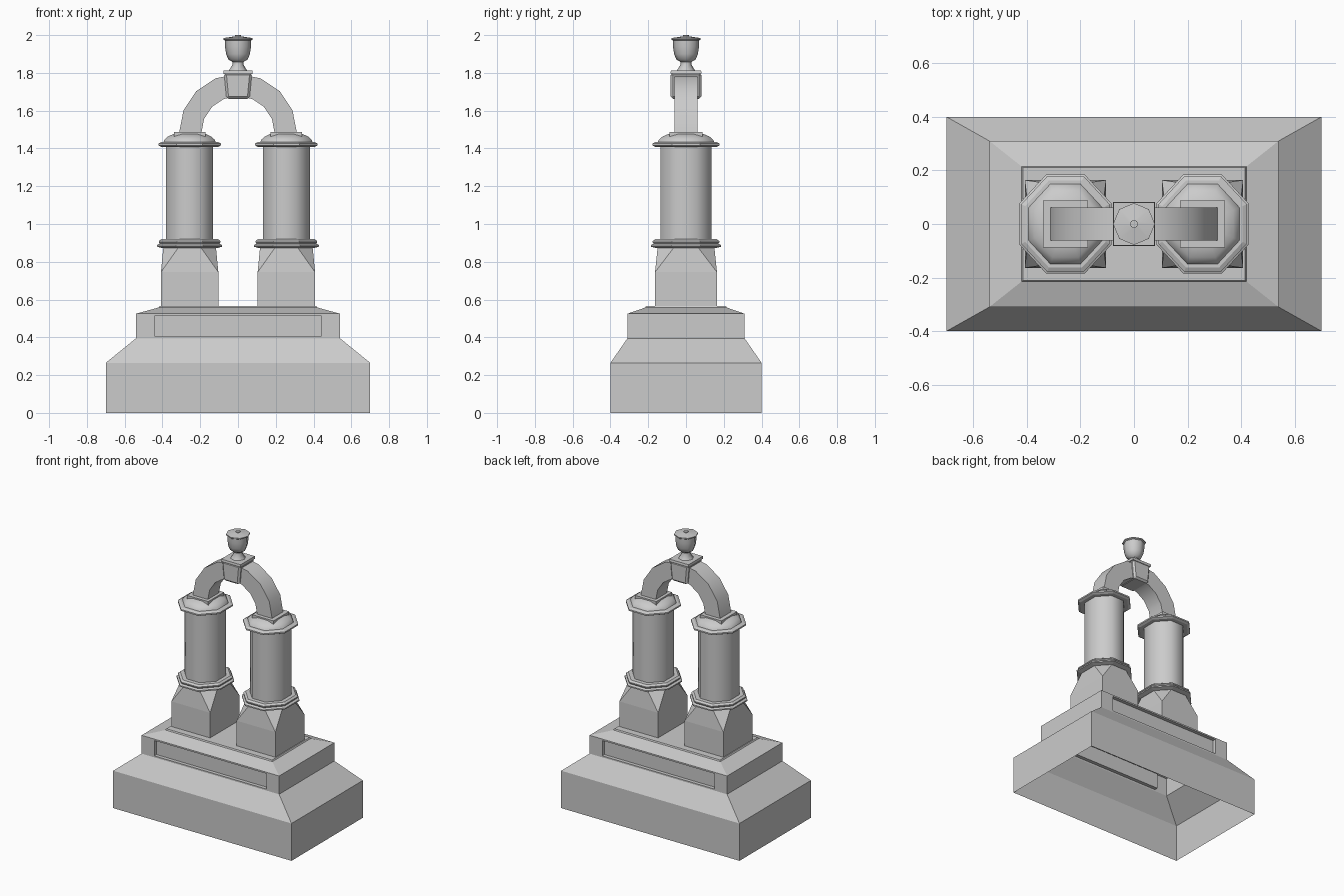
import bpy, bmesh
from math import sin, cos, pi

if "Cube" in bpy.data.objects:
    bpy.data.objects.remove(bpy.data.objects["Cube"])

OCT = 0.586  # corner cut that turns a rectangle into an octagon


def finish(name, bm, smooth=None):
    bmesh.ops.recalc_face_normals(bm, faces=bm.faces[:])
    me = bpy.data.meshes.new(name)
    bm.to_mesh(me)
    bm.free()
    ob = bpy.data.objects.new(name, me)
    bpy.context.collection.objects.link(ob)
    if smooth:
        bpy.ops.object.select_all(action='DESELECT')
        ob.select_set(True)
        bpy.context.view_layer.objects.active = ob
        bpy.ops.object.shade_smooth_by_angle(angle=smooth * pi / 180)
    return ob


def loft(rings, cx=0.0, caps=(True, True)):
    """Stack rings of (half x, half y, z, corner cut); cut 0 is a rectangle."""
    bm = bmesh.new()
    loops = []
    for hx, hy, z, c in rings:
        k = 1 - c
        pts = [(1, -k), (1, k), (k, 1), (-k, 1), (-1, k), (-1, -k), (-k, -1), (k, -1)]
        loops.append([bm.verts.new((cx + hx * a, hy * b, z)) for a, b in pts])
    for lo, hi in zip(loops, loops[1:]):
        for i in range(8):
            j = (i + 1) % 8
            bm.faces.new((lo[i], lo[j], hi[j], hi[i]))
    if caps[0]:
        bm.faces.new(loops[0][::-1])
    if caps[1]:
        bm.faces.new(loops[-1])
    bmesh.ops.remove_doubles(bm, verts=bm.verts[:], dist=1e-5)
    return bm


def octagons(profile, cx):
    """Octagonal turning, slightly deeper in y than x."""
    return loft([(r, r * 1.08, z, OCT) for r, z in profile], cx)


# Stepped plinth, open underneath
bm = loft([(.70, .40, 0, 0), (.70, .40, .265, 0), (.54, .31, .395, 0),
           (.54, .31, .525, 0), (.42, .215, .558, 0), (.415, .211, .567, 0)],
          caps=(False, True))
# Sunken panels front and back
walls = [f for f in bm.faces if abs(f.calc_center_median().z - .46) < .01
         and abs(f.calc_center_median().y) > .3]
for f in walls:
    bmesh.ops.inset_individual(bm, faces=[f], thickness=.015)
    side = 1 if f.calc_center_median().y > 0 else -1
    for v in f.verts:
        v.co.x = .44 if v.co.x > 0 else -.44
    new = bmesh.ops.extrude_discrete_faces(bm, faces=[f])['faces'][0]
    for v in new.verts:
        v.co.y -= side * .025
finish("plinth", bm)

# Twin columns
for side, cx in (("left", -.256), ("right", .256)):
    finish(side + "_pedestal", loft([(.152, .164, .56, 0), (.152, .164, .745, 0),
                                     (.139, .150, .878, OCT)], cx))
    finish(side + "_base_moulding", octagons(
        [(.145, .872), (.172, .880), (.172, .889), (.158, .896),
         (.163, .903), (.163, .910), (.150, .920)], cx))
    finish(side + "_shaft", octagons([(.124, .91), (.124, 1.42)], cx), 50)
    finish(side + "_cap_moulding", octagons(
        [(.150, 1.408), (.165, 1.416), (.165, 1.426), (.150, 1.434)], cx))
    finish(side + "_cap_dome", octagons(
        [(.139, 1.43), (.134, 1.445), (.115, 1.463), (.085, 1.477), (.04, 1.484)], cx), 50)
    finish(side + "_arch_block", loft([(.084, .088, 1.44, 0), (.084, .088, 1.487, 0)], cx))

# Half-round arch
bm = bmesh.new()
loops = []
for i in range(9):
    a = pi * i / 8
    loops.append([bm.verts.new((r * cos(a), y, 1.483 + r * sin(a)))
                  for r, y in ((.312, -.062), (.312, .062), (.194, .062), (.194, -.062))])
for p, q in zip(loops, loops[1:]):
    for i in range(4):
        j = (i + 1) % 4
        bm.faces.new((p[i], p[j], q[j], q[i]))
bm.faces.new(loops[0])
bm.faces.new(loops[-1])
finish("arch", bm, 30)

# Keystone with bevelled edges and top slab
key = finish("keystone", loft([(.061, .081, 1.663, 0), (.074, .081, 1.80, 0)]))
bev = key.modifiers.new("bevel", 'BEVEL')
bev.width = .012
bev.segments = 1
finish("keystone_slab", loft([(.076, .080, 1.793, 0), (.078, .082, 1.80, 0),
                              (.076, .080, 1.812, 0)]))

# Urn finial, eight sided
bm = bmesh.new()
profile = [(.050, 1.81), (.028, 1.845), (.030, 1.858), (.052, 1.872), (.063, 1.90),
           (.069, 1.94), (.070, 1.972), (.078, 1.977), (.078, 1.984), (.015, 1.994),
           (.015, 2.0)]
loops = [[bm.verts.new((r * cos(pi * i / 4), r * sin(pi * i / 4), z)) for i in range(8)]
         for r, z in profile]
for p, q in zip(loops, loops[1:]):
    for i in range(8):
        j = (i + 1) % 8
        bm.faces.new((p[i], p[j], q[j], q[i]))
bm.faces.new(loops[0][::-1])
bm.faces.new(loops[-1])
finish("urn_finial", bm, 46)
